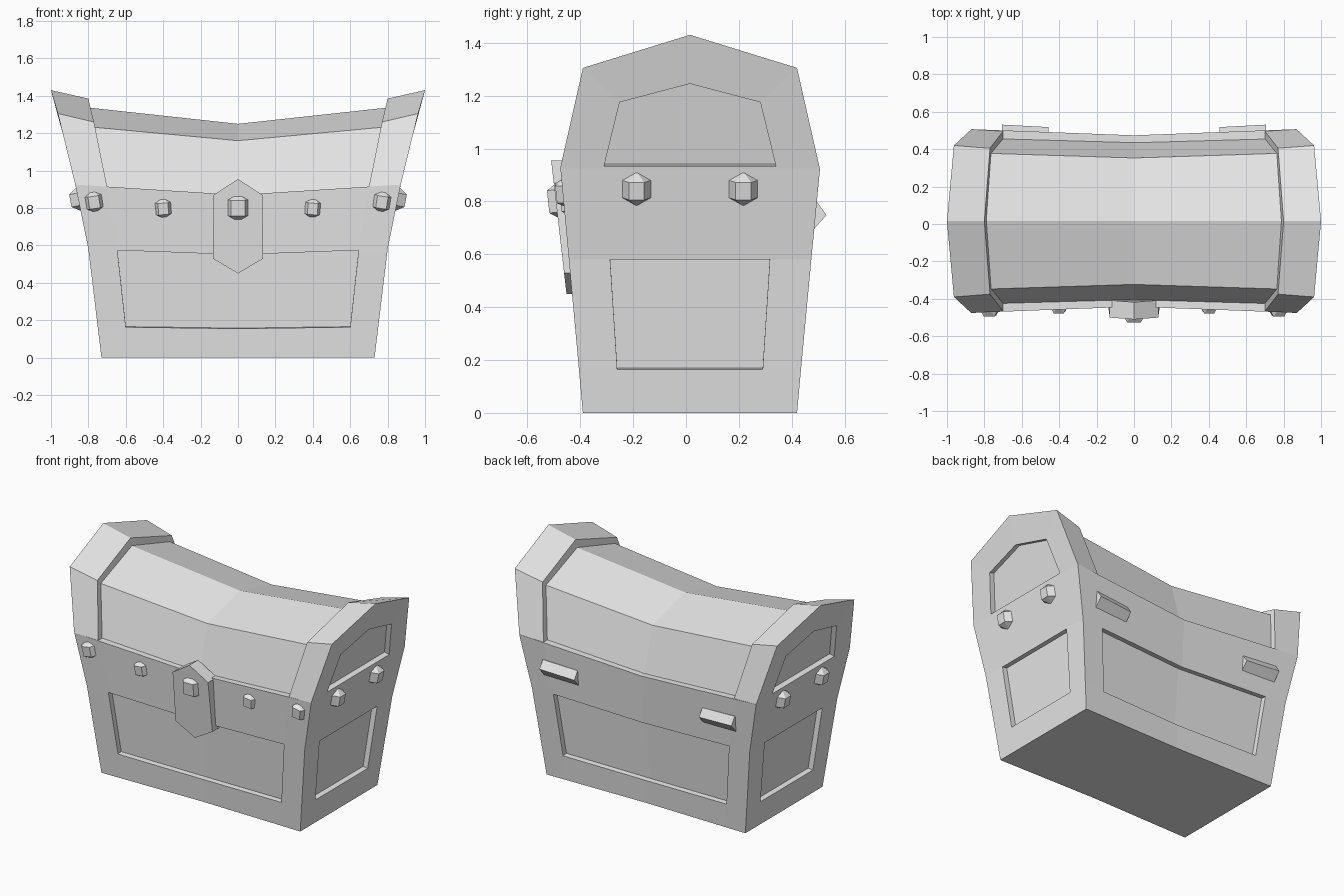
import bpy, bmesh
from math import radians, pi
from mathutils import Vector, Matrix

cube = bpy.data.objects.get("Cube")
if cube:
    bpy.data.objects.remove(cube)

GREY = (0.8, 0.8, 0.8, 1)
mat = bpy.data.materials.new("plain grey")
mat.use_nodes = True
mat.diffuse_color = GREY
mat.node_tree.nodes["Principled BSDF"].inputs["Base Color"].default_value = GREY
CY = 0.015  # middle of the chest in y


def finish(name, bm):
    bmesh.ops.recalc_face_normals(bm, faces=bm.faces[:])
    mesh = bpy.data.meshes.new(name)
    bm.to_mesh(mesh)
    bm.free()
    mesh.materials.append(mat)
    ob = bpy.data.objects.new(name, mesh)
    bpy.context.collection.objects.link(ob)
    return ob


def recess(bm, faces, depth):
    """Push a group of faces straight in to make a sunken panel."""
    n = sum((f.normal for f in faces), Vector()).normalized()
    out = bmesh.ops.extrude_face_region(bm, geom=faces)["geom"]
    verts = [g for g in out if isinstance(g, bmesh.types.BMVert)]
    bmesh.ops.translate(bm, verts=verts, vec=-n * depth)
    leftover = [f for f in faces if f.is_valid]
    if leftover:
        bmesh.ops.delete(bm, geom=leftover, context='FACES_ONLY')


def loft(bm, rings):
    """Join closed rings of points, capping both ends."""
    vs = [[bm.verts.new(p) for p in r] for r in rings]
    n = len(vs[0])
    for a, b in zip(vs, vs[1:]):
        for i in range(n):
            j = (i + 1) % n
            bm.faces.new((a[i], a[j], b[j], b[i]))
    bm.faces.new(vs[0])
    bm.faces.new(vs[-1])


# Chest body: flared, bowed in at the middle, with a sunken panel on each side
# height, half length, front, back, middle pull-in, middle sag, panel x, panel y
ROWS = [
    (0.0, 0.73, -0.39, 0.42, 0.012, 0.0, 0.58, 0.26),
    (0.165, 0.75, -0.405, 0.435, 0.015, 0.01, 0.60, 0.275),
    (0.58, 0.80, -0.443, 0.474, 0.022, 0.03, 0.645, 0.302),
    (0.925, 0.87, -0.475, 0.507, 0.033, 0.055, 0.70, 0.32),
]


def body_ring(z, X, front, back, pull, sag, p, q):
    def edge(y, inward, xs):
        return [(x, y + inward * pull * (1 - abs(x) / X),
                 z - sag * (1 - abs(x) / X)) for x in xs]
    xs = [-X, -p, 0, p, X]
    return (edge(front, 1, xs) + [(X, CY - q, z), (X, CY + q, z)]
            + edge(back, -1, xs[::-1]) + [(-X, CY + q, z), (-X, CY - q, z)])


bm = bmesh.new()
rings = [[bm.verts.new(c) for c in body_ring(*r)] for r in ROWS]
walls = []
for a, b in zip(rings, rings[1:]):
    walls.append([bm.faces.new((a[i], a[(i + 1) % 14], b[(i + 1) % 14], b[i]))
                  for i in range(14)])
for r in (rings[0], rings[-1]):
    for i in (1, 2):
        bm.faces.new((r[i], r[i + 1], r[10 - i], r[11 - i]))
    bm.faces.new((r[3], r[4], r[5], r[6], r[7], r[8]))
    bm.faces.new((r[1], r[0], r[13], r[12], r[11], r[10]))
bmesh.ops.recalc_face_normals(bm, faces=bm.faces[:])
bm.normal_update()
for cols in ((1, 2), (5,), (8, 9), (12,)):
    recess(bm, [walls[1][c] for c in cols], 0.035)
finish("chest_body", bm)


# Lid: sagging five-point arch between the end caps
def arch(low, shoulder, ridge):
    """Each entry is x, half width, z; returns the arch points front to back."""
    pts = [(low[0], CY - low[1], low[2]), (shoulder[0], CY - shoulder[1], shoulder[2]),
           (ridge[0], CY, ridge[2])]
    return pts + [(x, 2 * CY - y, z) for x, y, z in pts[1::-1]]


def flip(ring):
    return [(-x, y, z) for x, y, z in ring]


lid_end = arch((0.72, 0.447, 0.89), (0.785, 0.363, 1.233), (0.81, 0, 1.338))
lid_mid = arch((0, 0.425, 0.85), (0, 0.338, 1.16), (0, 0, 1.25))
bm = bmesh.new()
loft(bm, [flip(lid_end), lid_mid, lid_end])
finish("lid", bm)

# Raised end caps of the lid, each with a sunken arched panel
inner = arch((0.70, 0.481, 0.914), (0.77, 0.39, 1.26), (0.80, 0, 1.385))
outer = arch((0.87, 0.491, 0.925), (0.963, 0.405, 1.305), (1.0, 0, 1.43))
panel = arch((0.872, 0.325, 0.933), (0.931, 0.266, 1.175), (0.95, 0, 1.245))
for side, mirror in (("left", False), ("right", True)):
    bm = bmesh.new()
    loft(bm, [flip(r) if mirror else r for r in (inner, outer, panel)])
    bmesh.ops.recalc_face_normals(bm, faces=bm.faces[:])
    bm.normal_update()
    bm.faces.ensure_lookup_table()
    recess(bm, [bm.faces[-1]], 0.035)
    finish("lid_end_cap_" + side, bm)

# Lock plate, leaning with the front wall
outline = [(0, 0.955), (0.13, 0.87), (0.135, 0.53), (0, 0.45),
           (-0.135, 0.53), (-0.13, 0.87)]
bm = bmesh.new()
loft(bm, [[(x, y - 0.115 * (z - 0.45), z) for x, z in outline]
          for y in (-0.36, -0.452)])
finish("lock_plate", bm)


# Faceted studs: six-sided, pointed at top and bottom
def stud(name, loc, r, turn, lean):
    bm = bmesh.new()
    bmesh.ops.create_uvsphere(bm, u_segments=6, v_segments=3, radius=r)
    ob = finish(name, bm)
    # a corner points out along -y, leaning forward with the wall
    ob.matrix_world = (Matrix.Translation(loc) @ Matrix.Rotation(turn, 4, 'Z')
                       @ Matrix.Rotation(radians(lean), 4, 'X')
                       @ Matrix.Rotation(pi / 2, 4, 'Z'))
    return ob


stud("lock_stud", (0, -0.458, 0.805), 0.085, 0, 6)
for s, side in ((1, "left"), (-1, "right")):
    for x, y, z, r, roll in ((0.77, -0.442, 0.835, 0.066, 9), (0.40, -0.428, 0.80, 0.062, 5)):
        ob = stud(f"front_stud_{side}", (s * x, y, z), r, 0, 6)
        ob.matrix_world = (Matrix.Translation((s * x, y, z))
                           @ Matrix.Rotation(s * radians(roll), 4, 'Y')
                           @ Matrix.Translation((-s * x, -y, -z)) @ ob.matrix_world)
    for y in (-0.187, 0.217):
        stud(f"end_stud_{side}", (s * 0.847, y, 0.848), 0.067, s * pi / 2, 11)

    # Wedge hinges on the back
    bm = bmesh.new()
    loft(bm, [[(s * x, y + d, z + d) for y, z in
               ((0.44, 0.79), (0.488, 0.79), (0.523, 0.74), (0.47, 0.68), (0.44, 0.68))]
              for x, d in ((0.458, -0.005), (0.705, 0.008))])
    finish("hinge_" + side, bm)
